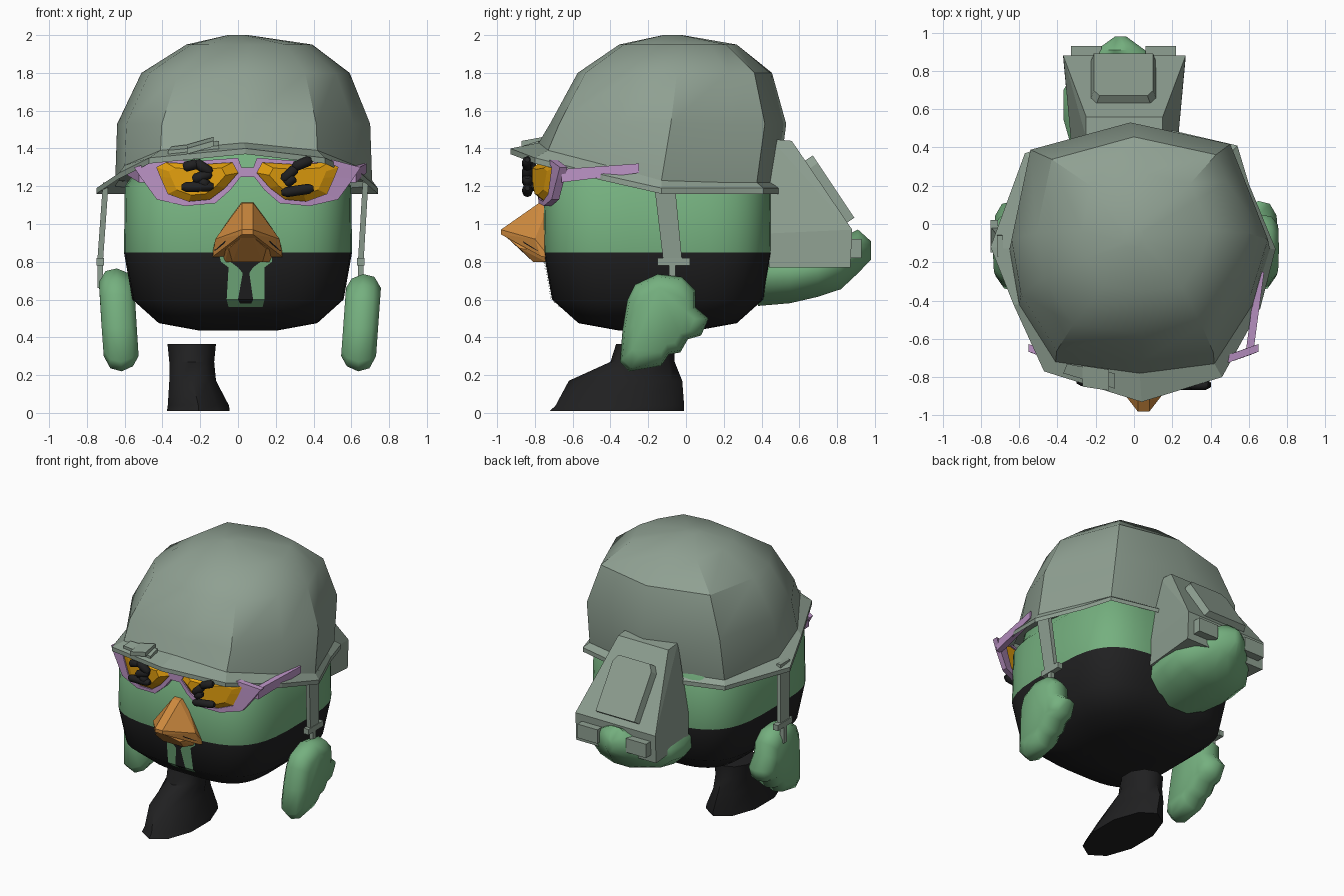
import bpy, bmesh, math
from mathutils import Vector

cube = bpy.data.objects.get("Cube")
if cube:
    bpy.data.objects.remove(cube, do_unlink=True)


def material(name, rgb):
    """Flat colour from 0-255 display values, stored as linear."""
    lin = [((c / 255 + 0.055) / 1.055) ** 2.4 for c in rgb] + [1.0]
    m = bpy.data.materials.new(name)
    m.use_nodes = True
    m.diffuse_color = lin
    node = next(n for n in m.node_tree.nodes if n.type == 'BSDF_PRINCIPLED')
    node.inputs["Base Color"].default_value = lin
    return m


GREEN = material("feather green", (117, 176, 127))
BLACK = material("black", (32, 32, 33))
GREY = material("grey green canvas", (143, 160, 146))
PINK = material("lavender", (187, 147, 197))
AMBER = material("amber lens", (226, 159, 14))
BEAK = material("beak orange", (205, 137, 62))


def finish(name, bm, mats, smooth=None):
    bmesh.ops.recalc_face_normals(bm, faces=bm.faces)
    me = bpy.data.meshes.new(name)
    bm.to_mesh(me)
    bm.free()
    ob = bpy.data.objects.new(name, me)
    bpy.context.collection.objects.link(ob)
    for m in mats if isinstance(mats, list) else [mats]:
        me.materials.append(m)
    if smooth:
        bpy.ops.object.select_all(action='DESELECT')
        bpy.context.view_layer.objects.active = ob
        ob.select_set(True)
        bpy.ops.object.shade_smooth_by_angle(angle=math.radians(smooth))
    return ob


def loft(name, rings, mat, smooth=None, wrap=False):
    """Skin a list of equal-length closed rings."""
    bm = bmesh.new()
    vs = [[bm.verts.new(p) for p in r] for r in rings]
    pairs = list(zip(vs, vs[1:])) + ([(vs[-1], vs[0])] if wrap else [])
    for a, b in pairs:
        for i in range(len(a)):
            j = (i + 1) % len(a)
            bm.faces.new((a[i], a[j], b[j], b[i]))
    if not wrap:
        bm.faces.new(vs[0])
        bm.faces.new(vs[-1])
    return finish(name, bm, mat, smooth)


def hull(name, pts, mat):
    bm = bmesh.new()
    for p in pts:
        bm.verts.new(p)
    bmesh.ops.convex_hull(bm, input=bm.verts)
    bmesh.ops.dissolve_limit(bm, angle_limit=0.02, verts=bm.verts, edges=bm.edges)
    return finish(name, bm, mat)


def box(name, x0, x1, y0, y1, z0, z1, mat):
    return hull(name, [(x, y, z) for x in (x0, x1) for y in (y0, y1) for z in (z0, z1)], mat)


def oval(n, cx, cy, rx, ry, power=2):
    """Ellipse, or a squarer rounded outline for a higher power."""
    pts = []
    for i in range(n):
        t = math.tau * (i + 0.5) / n
        c, s = math.cos(t), math.sin(t)
        pts.append((cx + rx * math.copysign(abs(c) ** (2 / power), c),
                    cy + ry * math.copysign(abs(s) ** (2 / power), s)))
    return pts


# Rounded square body, black below the chest line
SQUARE = 3.6
BODY = [(0.435, 0.2), (0.475, 0.42), (0.6, 0.56), (0.85, 0.605),
        (1.2, 0.6), (1.27, 0.55), (1.45, 0.52), (1.55, 0.4)]
body = loft("body", [[(x, y, z) for x, y in oval(40, 0, -0.15, r, r, SQUARE)] for z, r in BODY],
            [GREEN, BLACK], 50)
for f in body.data.polygons:
    f.material_index = 1 if f.center.z < 0.84 else 0


def chest_plate(name, rows, lift, mat):
    """Thin plate following the belly; rows are (z, x0, x1)."""
    bm = bmesh.new()
    grid = []
    for z, x0, x1 in rows:
        (za, ra), (zb, rb) = next(p for p in zip(BODY, BODY[1:]) if p[0][0] <= z <= p[1][0])
        r = ra + (rb - ra) * (z - za) / (zb - za)
        xs = [x0 + (x1 - x0) * k / 4 for k in range(5)]
        grid.append([bm.verts.new((x, -0.15 - (r ** SQUARE - abs(x) ** SQUARE) ** (1 / SQUARE) - lift, z))
                     for x in xs])
    for a, b in zip(grid, grid[1:]):
        for k in range(4):
            bm.faces.new((a[k], a[k + 1], b[k + 1], b[k]))
    finish(name, bm, mat)


chest_plate("shirt_patch", [(0.84, -0.1, 0.18), (0.8, -0.09, 0.18), (0.77, -0.05, 0.14),
                            (0.6, -0.06, 0.14), (0.56, -0.05, 0.13)], 0.004, GREEN)
chest_plate("tie", [(0.8, -0.04, 0.12), (0.77, 0.0, 0.08), (0.74, 0.025, 0.06),
                    (0.6, 0.0, 0.08), (0.58, 0.01, 0.07)], 0.008, BLACK)

# Helmet: dome edge (x, y, z) and brim edge (x, y, z)
RIM = [((0.03, -0.78, 1.43), (0.04, -0.93, 1.4)), ((0.42, -0.73, 1.39), (0.46, -0.8, 1.35)),
       ((0.62, -0.42, 1.31), (0.66, -0.44, 1.26)), ((0.71, -0.13, 1.23), (0.74, -0.13, 1.19)),
       ((0.58, 0.2, 1.22), (0.6, 0.21, 1.19)), ((0.51, 0.375, 1.22), (0.54, 0.41, 1.19)),
       ((-0.02, 0.49, 1.22), (-0.02, 0.54, 1.19)), ((-0.55, 0.345, 1.22), (-0.57, 0.37, 1.19)),
       ((-0.65, -0.13, 1.23), (-0.75, -0.12, 1.19)), ((-0.6, -0.42, 1.31), (-0.63, -0.42, 1.27)),
       ((-0.41, -0.72, 1.39), (-0.47, -0.77, 1.35))]
edge = [a for a, b in RIM]


def dome_ring(s, z, dx, dy):
    return [(0.03 + (x - 0.03) * s + dx, -0.14 + (y + 0.14) * s + dy, z) for x, y, _ in edge]


loft("helmet_dome", [edge, dome_ring(0.985, 1.53, 0, 0.05), dome_ring(0.81, 1.8, 0.01, 0.085),
                     dome_ring(0.49, 1.95, 0.03, 0.1), dome_ring(0.08, 2.0, -0.03, 0.07)], GREY, 32)
low = [[(x, y, z - 0.03) for x, y, z in r] for r in (edge, [b for a, b in RIM])]
loft("helmet_brim", [edge, [b for a, b in RIM], low[1], low[0]], GREY, wrap=True)
hull("brim_band", [(x, y, z + h) for x, y, z in ((-0.37, -0.78, 1.36), (-0.1, -0.86, 1.385),
     (-0.35, -0.73, 1.38), (-0.1, -0.78, 1.41)) for h in (0, 0.03)], GREY)
hull("brim_clip", [(x, y + x * -0.15, z + h) for x, y, z in ((-0.27, -0.89, 1.37),
     (-0.13, -0.89, 1.41), (-0.27, -0.78, 1.39), (-0.13, -0.78, 1.43)) for h in (0, 0.03)], GREY)

# Chin straps
for side, top, bottom in (("left", 0.675, 0.65), ("right", -0.7, -0.73)):
    hull(side + "_strap", [(x + d, y, z) for x, y, z in ((top, -0.17, 1.22), (top, -0.06, 1.22),
         (bottom, -0.12, 0.8), (bottom, -0.02, 0.8)) for d in (-0.015, 0.015)], GREY)
    box(side + "_strap_buckle", bottom - 0.02, bottom + 0.02, -0.15, 0.02, 0.78, 0.82, GREY)
    box(side + "_strap_end", bottom - 0.015, bottom + 0.015, -0.09, -0.055, 0.66, 0.79, GREY)

# Glasses, each side mirrored about the bridge
OUTER = [(0.02, 1.27), (0.05, 1.35), (0.25, 1.335), (0.45, 1.34), (0.6, 1.3),
         (0.56, 1.24), (0.48, 1.13), (0.33, 1.095), (0.17, 1.11), (0.09, 1.18)]
INNER = [(0.05, 1.27), (0.08, 1.325), (0.25, 1.315), (0.43, 1.325), (0.48, 1.3),
         (0.46, 1.25), (0.42, 1.16), (0.31, 1.12), (0.2, 1.13), (0.12, 1.19)]


def on_glasses(pts, s, dy=0.0, k=1.0):
    return [(0.05 + s * (0.27 + (d - 0.27) * k), -0.79 + 0.34 * d * d + dy,
             1.23 + (z - 1.23) * k) for d, z in pts]


MARKS = {"left": [[(0.39, 1.34), (0.29, 1.3)], [(0.31, 1.3), (0.235, 1.23)],
                  [(0.3, 1.25), (0.25, 1.21)], [(0.23, 1.165), (0.4, 1.19)]],
         "right": [[(-0.29, 1.3), (-0.21, 1.32)], [(-0.23, 1.33), (-0.14, 1.27)],
                   [(-0.14, 1.27), (-0.24, 1.235)], [(-0.2, 1.235), (-0.16, 1.2)],
                   [(-0.3, 1.195), (-0.13, 1.2)]]}
for side, s, tx, my in (("left", 1, 0.66, -0.84), ("right", -1, -0.585, -0.82)):
    loft(side + "_glasses_frame", [on_glasses(OUTER, s), on_glasses(INNER, s),
         on_glasses(INNER, s, 0.04), on_glasses(OUTER, s, 0.04)], PINK, wrap=True)
    loft(side + "_lens", [on_glasses(INNER, s, 0.03), on_glasses(INNER, s, 0.01),
         on_glasses(INNER, s, -0.025, 0.7)], AMBER)
    hull(side + "_temple", [(x, y, z) for y, z0, z1, xc in ((-0.66, 1.22, 1.29, 0.05 + s * 0.555),
         (-0.25, 1.27, 1.32, tx)) for z in (z0, z1) for x in (xc - 0.02, xc + 0.02)], PINK)
    # Dark round-ended strokes in front of the lens
    cu = bpy.data.curves.new(side + "_lens_mark", 'CURVE')
    cu.dimensions = '3D'
    cu.bevel_depth, cu.bevel_resolution, cu.use_fill_caps = 0.027, 2, True
    for (xa, za), (xb, zb) in MARKS[side]:
        sp = cu.splines.new('POLY')
        sp.points.add(3)
        for p, (t, radius) in zip(sp.points, ((0, 0.5), (0.15, 1), (0.85, 1), (1, 0.5))):
            p.co = (xa + (xb - xa) * t, my, za + (zb - za) * t, 1)
            p.radius = radius
    cu.materials.append(BLACK)
    bpy.context.collection.objects.link(bpy.data.objects.new(side + "_lens_mark", cu))
box("glasses_bridge", 0.0, 0.1, -0.79, -0.74, 1.25, 1.3, PINK)


def beak_part(name, pts, mat):
    hull(name, [(0.05 + s * x, y, z) for s in (-1, 1) for x, y, z in pts], mat)


# Beak: tent-shaped top, sloping underside, dark mouth corners
beak_part("upper_beak", [(0.03, -0.72, 1.12), (0.03, -0.78, 1.11), (0.03, -0.98, 0.97),
                         (0.03, -0.98, 0.945), (0.17, -0.8, 0.92), (0.19, -0.72, 0.82),
                         (0.18, -0.77, 0.83)], BEAK)
beak_part("lower_beak", [(0.03, -0.95, 0.93), (0.1, -0.88, 0.87), (0.08, -0.81, 0.8),
                         (0.12, -0.74, 0.8), (0.15, -0.74, 0.86)], BEAK)
beak_part("mouth", [(0.12, -0.865, 0.91), (0.12, -0.85, 0.885), (0.16, -0.78, 0.84),
                    (0.175, -0.785, 0.86)], BLACK)

# Wings: side outline (y, z) lofted across x with rounded ends
WING = [(-0.27, 0.68), (-0.15, 0.735), (-0.02, 0.72), (0.05, 0.65), (0.05, 0.56), (0.12, 0.5),
        (0.08, 0.41), (0.01, 0.39), (-0.03, 0.32), (-0.09, 0.31), (-0.13, 0.25), (-0.3, 0.22),
        (-0.35, 0.27), (-0.335, 0.45), (-0.31, 0.6)]
for side, s, cx, rise in (("left", 1, 0.0, 0.0), ("right", -1, 0.02, 0.03)):
    rings = []
    for x, k in ((0.56, 0.7), (0.59, 0.9), (0.65, 1.0), (0.71, 0.94), (0.745, 0.7)):
        rings.append([(cx + s * (x + 0.05 * (z - 0.5)), -0.13 + (y + 0.13) * k,
                       0.49 + (z - 0.49) * k + rise * (z > 0.5)) for y, z in WING])
    loft(side + "_wing", rings, GREEN, 65)

# Single leg with boot
loft("leg", [[(x, y, z) for x, y in oval(10, cx, (a + b) / 2, rx, (b - a) / 2)]
             for z, cx, rx, a, b in ((0.01, -0.21, 0.175, -0.72, -0.01), (0.04, -0.21, 0.17, -0.69, -0.01),
                                     (0.17, -0.24, 0.13, -0.62, -0.02), (0.27, -0.245, 0.125, -0.4, -0.06),
                                     (0.365, -0.245, 0.135, -0.37, -0.06))], BLACK, 45)

# Tail, curling up at the tip
loft("tail", [[(x, y, z) for x, z in oval(12, cx, zc, rx, rz)]
              for y, cx, zc, rx, rz in ((0.38, -0.06, 0.74, 0.27, 0.18), (0.55, -0.07, 0.74, 0.31, 0.165),
                                        (0.7, -0.07, 0.76, 0.31, 0.15), (0.82, -0.06, 0.79, 0.24, 0.14),
                                        (0.91, -0.07, 0.855, 0.13, 0.12),
                                        (0.98, -0.07, 0.86, 0.03, 0.05))], GREEN, 60)

# Backpack with pocket and buckles
hull("backpack", [(-0.05 + s * x, y, z) for s in (-1, 1) for x, y, z in
     ((0.28, 0.44, 0.77), (0.32, 0.87, 0.77), (0.28, 0.44, 0.95), (0.32, 0.88, 0.97),
      (0.2, 0.45, 1.45), (0.2, 0.56, 1.44))], GREY)
a, b = Vector((0, 0.63, 1.335)), Vector((0, 0.85, 1.005))
out = Vector((0, 0.83, 0.56)) * 0.055
hull("backpack_pocket", [p + Vector((-0.055 + s * w, 0, 0)) + out * k for s in (-1, 1)
     for k, q in ((0, 0.17), (0.9, 0.155)) for p, w in
     ((a, q - 0.03), (a.lerp(b, 0.12), q), (b, q))], GREY)
for side, x in (("left", 0.14), ("right", -0.25)):
    box(side + "_backpack_buckle", x - 0.08, x + 0.08, 0.86, 0.93, 0.82, 0.92, GREY)
